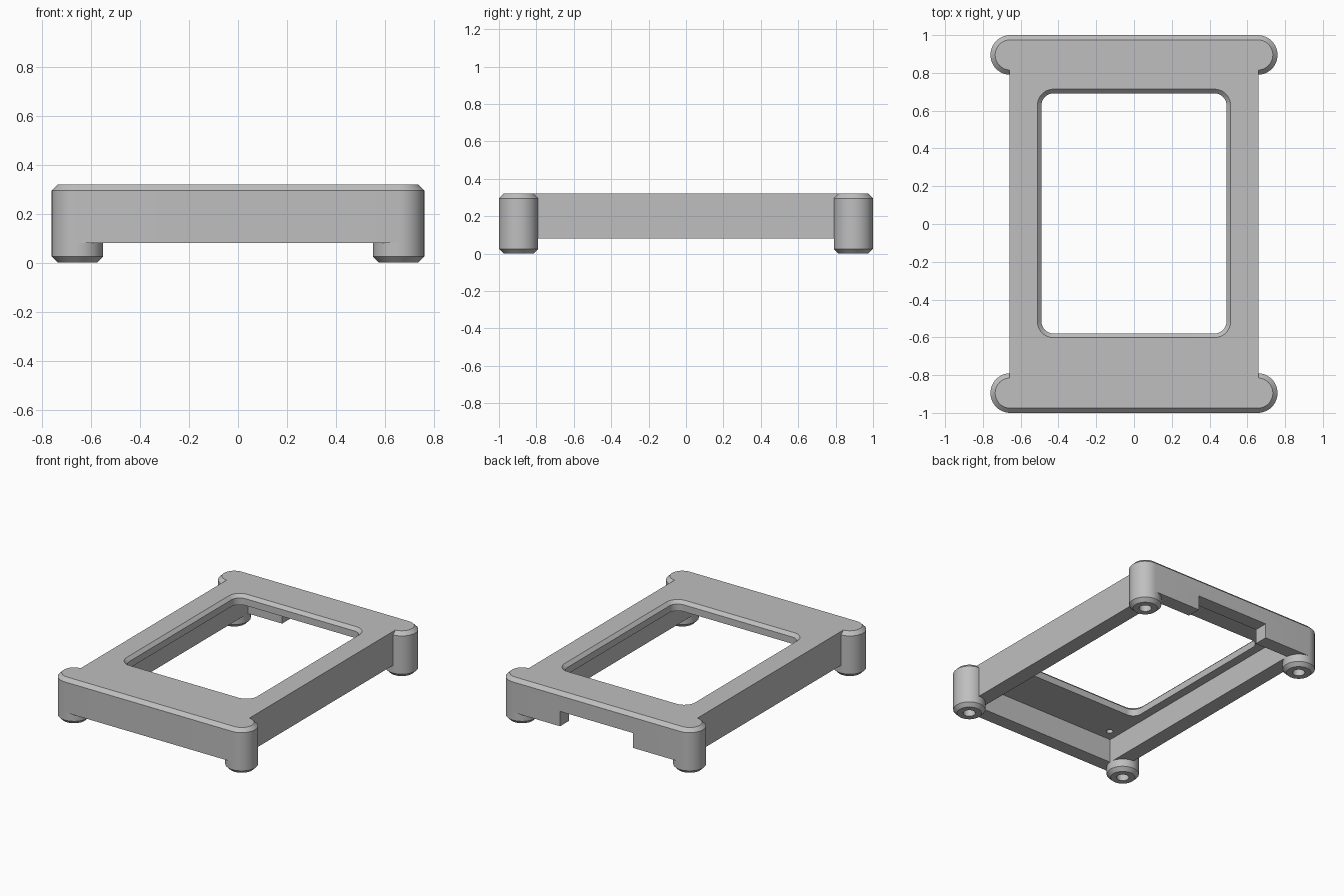
import bpy
import bmesh
from math import cos, sin, pi

cube = bpy.data.objects.get("Cube")
if cube:
    bpy.data.objects.remove(cube, do_unlink=True)

# Single material
grey = bpy.data.materials.new("plain grey")
grey.use_nodes = True
GREY = (0.52, 0.52, 0.52, 1)
grey.diffuse_color = GREY
grey.node_tree.nodes["Principled BSDF"].inputs["Base Color"].default_value = GREY

# Main dimensions
TOP, BASE, BEVEL = 0.32, 0.08, 0.025
POST_X, POST_Y, POST_R = 0.655, 0.895, 0.105
STEPS = 12


def outline(hx, hy, r):
    """Points of a rounded rectangle; a radius of zero gives a plain one."""
    pts = []
    for q, (sx, sy) in enumerate([(1, 1), (-1, 1), (-1, -1), (1, -1)]):
        cx, cy = sx * (hx - r), sy * (hy - r)
        for i in range(STEPS + 1 if r else 1):
            a = (q + i / STEPS) * pi / 2
            p = (cx + r * cos(a), cy + r * sin(a))
            if not pts or abs(p[0] - pts[-1][0]) + abs(p[1] - pts[-1][1]) > 1e-5:
                pts.append(p)
    if abs(pts[0][0] - pts[-1][0]) + abs(pts[0][1] - pts[-1][1]) < 1e-5:
        pts.pop()
    return pts


def stack(name, x, y, layers):
    """Closed solid skinned through (half x, half y, radius, z) outlines."""
    bm = bmesh.new()
    rings = [[bm.verts.new((x + px, y + py, z)) for px, py in outline(hx, hy, r)]
             for hx, hy, r, z in layers]
    for a, b in zip(rings, rings[1:]):
        n = len(a)
        for i in range(n):
            bm.faces.new((a[i], a[(i + 1) % n], b[(i + 1) % n], b[i]))
    bm.faces.new(rings[0])
    bm.faces.new(rings[-1])
    bmesh.ops.recalc_face_normals(bm, faces=bm.faces)
    mesh = bpy.data.meshes.new(name)
    bm.to_mesh(mesh)
    bm.free()
    mesh.materials.append(grey)
    ob = bpy.data.objects.new(name, mesh)
    bpy.context.collection.objects.link(ob)
    return ob


def activate(ob):
    bpy.ops.object.select_all(action="DESELECT")
    ob.select_set(True)
    bpy.context.view_layer.objects.active = ob


def combine(target, tool, operation):
    """Apply a boolean and discard the tool object."""
    activate(target)
    mod = target.modifiers.new(operation.lower(), "BOOLEAN")
    mod.operation, mod.solver, mod.object = operation, "EXACT", tool
    bpy.ops.object.modifier_apply(modifier=mod.name)
    bpy.data.objects.remove(tool, do_unlink=True)


def smooth(ob):
    activate(ob)
    bpy.ops.object.shade_smooth_by_angle(angle=pi / 6)


# Deck block with a round-ended, bevelled bar across each end
frame = stack("frame", 0, 0, [(0.66, POST_Y, 0, BASE), (0.66, POST_Y, 0, TOP)])
bar_x = POST_X + POST_R
for side in (-1, 1):
    bar = stack("end_bar", 0, side * POST_Y, [
        (bar_x, POST_R, POST_R, BASE),
        (bar_x, POST_R, POST_R, TOP - BEVEL),
        (bar_x - BEVEL, POST_R - BEVEL, POST_R - BEVEL, TOP)])
    combine(frame, bar, "UNION")

# Hollow underside
combine(frame, stack("cavity", 0, 0, [(0.552, 0.9, 0, 0), (0.552, 0.9, 0, 0.25)]),
        "DIFFERENCE")

# Rounded window with a flared top edge
flare = 0.022
window = stack("window", 0, 0.056, [
    (0.49, 0.636, 0.065, 0.1),
    (0.49, 0.636, 0.065, TOP - flare),
    (0.49 + flare, 0.636 + flare, 0.065 + flare, TOP),
    (0.49 + flare, 0.636 + flare, 0.065 + flare, TOP + 0.1)])
combine(frame, window, "DIFFERENCE")

# Cable notch in the back wall
combine(frame, stack("notch", 0, 0.96, [(0.285, 0.1, 0, 0), (0.285, 0.1, 0, 0.185)]),
        "DIFFERENCE")

# Blind screw holes under the deck
for sx in (-1, 1):
    for sy in (-1, 1):
        hole = stack("hole", sx * 0.48, sy * 0.82, [
            (0.022, 0.022, 0.022, 0.2), (0.022, 0.022, 0.022, 0.285)])
        combine(frame, hole, "DIFFERENCE")
smooth(frame)

# Bevelled feet, each with a blind hole in the bottom
foot_profile = [(POST_R, BASE), (POST_R, BEVEL), (POST_R - BEVEL, 0),
                (0.04, 0), (0.04, 0.05)]
for sy, end in ((-1, "front"), (1, "back")):
    for sx, hand in ((1, "left"), (-1, "right")):
        foot = stack(f"{end}_{hand}_foot", sx * POST_X, sy * POST_Y,
                     [(r, r, r, z) for r, z in foot_profile])
        smooth(foot)
